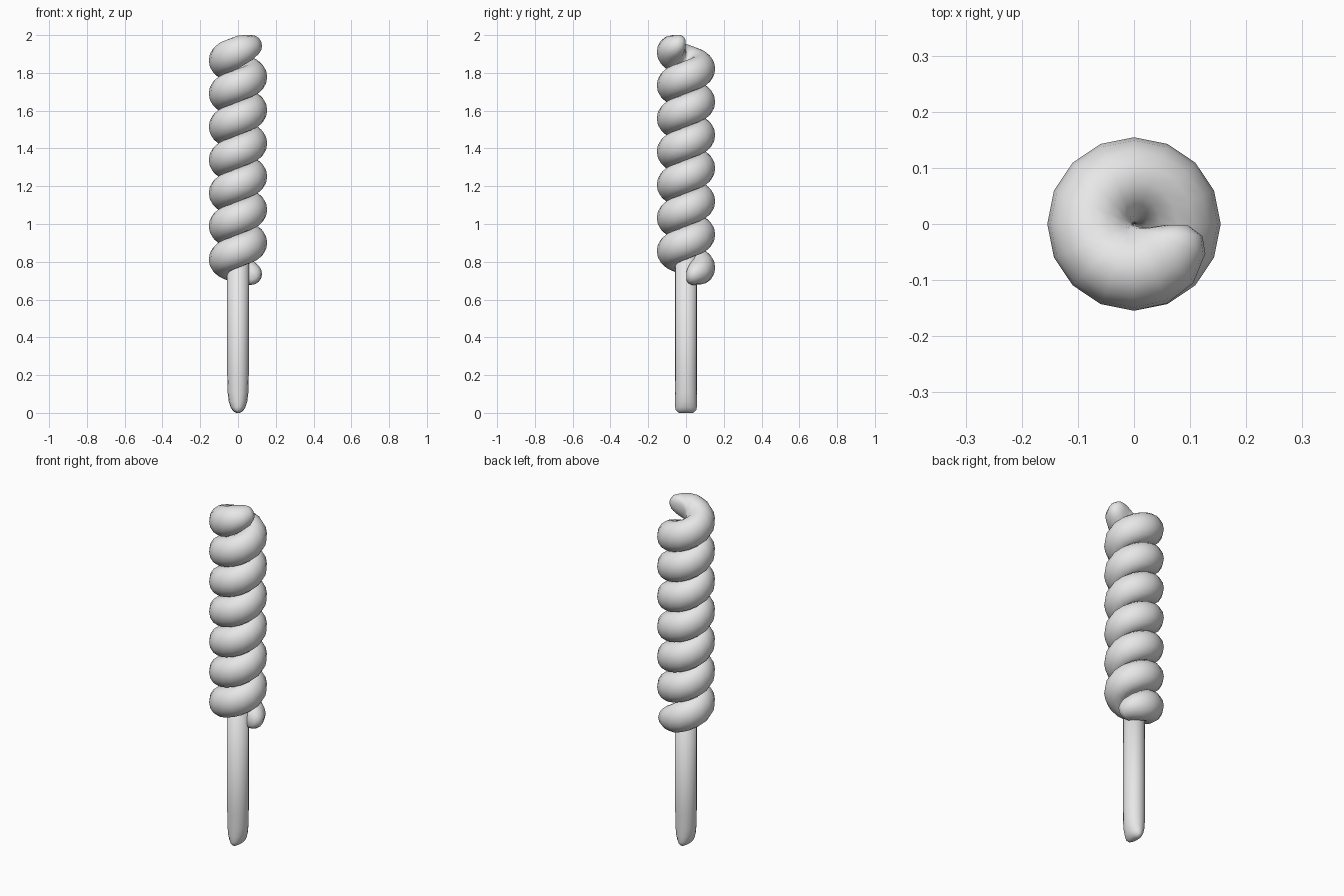
import bpy, bmesh
from math import sin, cos, pi, radians

cube = bpy.data.objects.get("Cube")
if cube:
    bpy.data.objects.remove(cube, do_unlink=True)

SIDES = 16
RADIUS = 0.0775        # coil centre line, also the tube's half width
HALF_HEIGHT = 0.088
START, PITCH, TURNS = 0.725, 0.1755, 7

grey = bpy.data.materials.new("plain_grey")
grey.use_nodes = True
grey.diffuse_color = (0.8, 0.8, 0.8, 1)
grey.node_tree.nodes["Principled BSDF"].inputs["Base Color"].default_value = (0.8, 0.8, 0.8, 1)


def loft(name, rings):
    """Skin a list of closed rings, cap both ends and smooth the result."""
    bm = bmesh.new()
    loops = [[bm.verts.new(p) for p in ring] for ring in rings]
    for a, b in zip(loops, loops[1:]):
        for i in range(SIDES):
            j = (i + 1) % SIDES
            bm.faces.new((a[i], a[j], b[j], b[i]))
    bm.faces.new(loops[0])
    bm.faces.new(loops[-1])
    bmesh.ops.recalc_face_normals(bm, faces=bm.faces)
    for f in bm.faces:
        f.smooth = True
    mesh = bpy.data.meshes.new(name)
    bm.to_mesh(mesh)
    bm.free()
    mesh.materials.append(grey)
    obj = bpy.data.objects.new(name, mesh)
    bpy.context.collection.objects.link(obj)
    return obj


def coil_ring(degrees, width, height):
    """Upright oval section of the coil at a given angle along the helix."""
    a = radians(degrees)
    z = START + PITCH * degrees / 360
    ring = []
    for i in range(SIDES):
        t = 2 * pi * i / SIDES
        r = RADIUS + 0.995 * RADIUS * width * cos(t)
        ring.append((r * cos(a), r * sin(a), z + HALF_HEIGHT * height * sin(t)))
    return ring


def oval(z, rx, ry):
    return [(rx * cos(2 * pi * i / SIDES), ry * sin(2 * pi * i / SIDES), z)
            for i in range(SIDES)]


# Twisted coil: degrees from the tip, width and height of the rounded ends
tip = [(1.5, 0.25, 0.25), (10, 0.6, 0.5), (22.5, 0.78, 0.66),
       (45, 0.93, 0.78), (67.5, 0.98, 0.9)]
total = 360 * TURNS
step = 360 / SIDES
sections = list(tip)
sections += [(step * k, 1, 1) for k in range(4, SIDES * TURNS - 3)]
sections += [(total - d, w, h) for d, w, h in reversed(tip)]
loft("twisted_coil", [coil_ring(*s) for s in sections])

# Stick: round shaft with a wedge-like rounded foot
foot = [(0, 0.008, 0.035), (0.006, 0.02, 0.046), (0.015, 0.03, 0.054),
        (0.03, 0.039, 0.057), (0.06, 0.049, 0.058), (0.11, 0.055, 0.059),
        (0.2, 0.057, 0.059), (0.95, 0.057, 0.059)]
loft("stick", [oval(*f) for f in foot])
